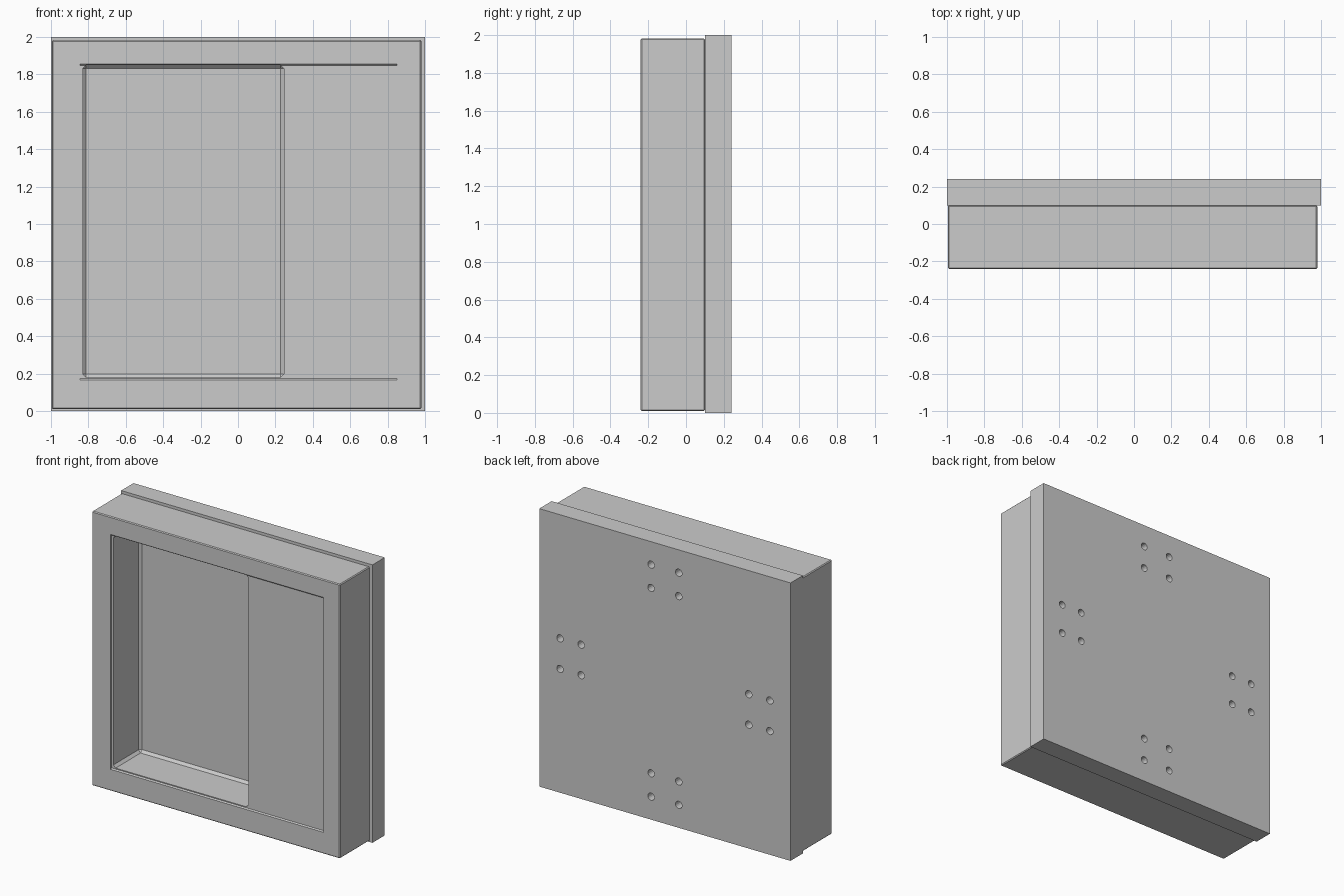
import bpy, bmesh
from mathutils import Matrix, Vector

if "Cube" in bpy.data.objects:
    bpy.data.objects.remove(bpy.data.objects["Cube"])


def finish(name, bm):
    bmesh.ops.recalc_face_normals(bm, faces=bm.faces[:])
    mesh = bpy.data.meshes.new(name)
    bm.to_mesh(mesh)
    bm.free()
    obj = bpy.data.objects.new(name, mesh)
    bpy.context.collection.objects.link(obj)
    return obj


def box(name, lo, hi, bevel=0.0):
    lo, hi = Vector(lo), Vector(hi)
    bm = bmesh.new()
    bmesh.ops.create_cube(bm, size=1, matrix=Matrix.Translation((lo + hi) / 2)
                          @ Matrix.Diagonal((*(hi - lo), 1)))
    if bevel:
        bmesh.ops.bevel(bm, geom=bm.edges[:], offset=bevel, segments=1,
                        profile=0.5, affect='EDGES')
    return finish(name, bm)


def cut(target, cutter):
    cutter.hide_render = True
    mod = target.modifiers.new("cut", 'BOOLEAN')
    mod.operation = 'DIFFERENCE'
    mod.solver = 'EXACT'
    mod.object = cutter
    bpy.context.view_layer.objects.active = target
    bpy.ops.object.modifier_apply(modifier=mod.name)
    bpy.data.objects.remove(cutter, do_unlink=True)


# Square mounting plate at the back
plate = box("back_plate", (-1, 0.10, 0), (1, 0.24, 2))

# Screw holes: a group of four near the middle of each side
bm = bmesh.new()
spots = []
for s in (-1, 1):
    for a in (-0.11, 0.11):
        for r in (0.667, 0.835):
            spots += [(a, 1 + s * r), (s * r, 1 + a)]
for x, z in spots:
    bmesh.ops.create_cone(bm, cap_ends=True, segments=16, radius1=0.026, radius2=0.026,
                          depth=0.16, matrix=Matrix.Translation((x, 0.24, z))
                          @ Matrix.Rotation(1.5707963, 4, 'X'))
cut(plate, finish("screw_hole_cutter", bm))

# Slightly smaller housing in front, with softened edges
housing = box("front_housing", (-0.995, -0.24, 0.01), (0.98, 0.10, 1.983), 0.006)

# Very shallow recess with sloped top and bottom lips
bm = bmesh.new()
profile = [(-0.26, 0.145), (-0.232, 0.173), (-0.232, 1.847), (-0.26, 1.875)]
face = bm.faces.new([bm.verts.new((-0.845, y, z)) for y, z in profile])
ext = bmesh.ops.extrude_face_region(bm, geom=[face])
bmesh.ops.translate(bm, vec=(1.695, 0, 0),
                    verts=[v for v in ext["geom"] if isinstance(v, bmesh.types.BMVert)])
cut(housing, finish("recess_cutter", bm))

# Deep pocket with chamfered corners, left of centre
cut(housing, box("pocket_cutter", (-0.83, -0.35, 0.18), (0.245, 0.07, 1.85), 0.018))
